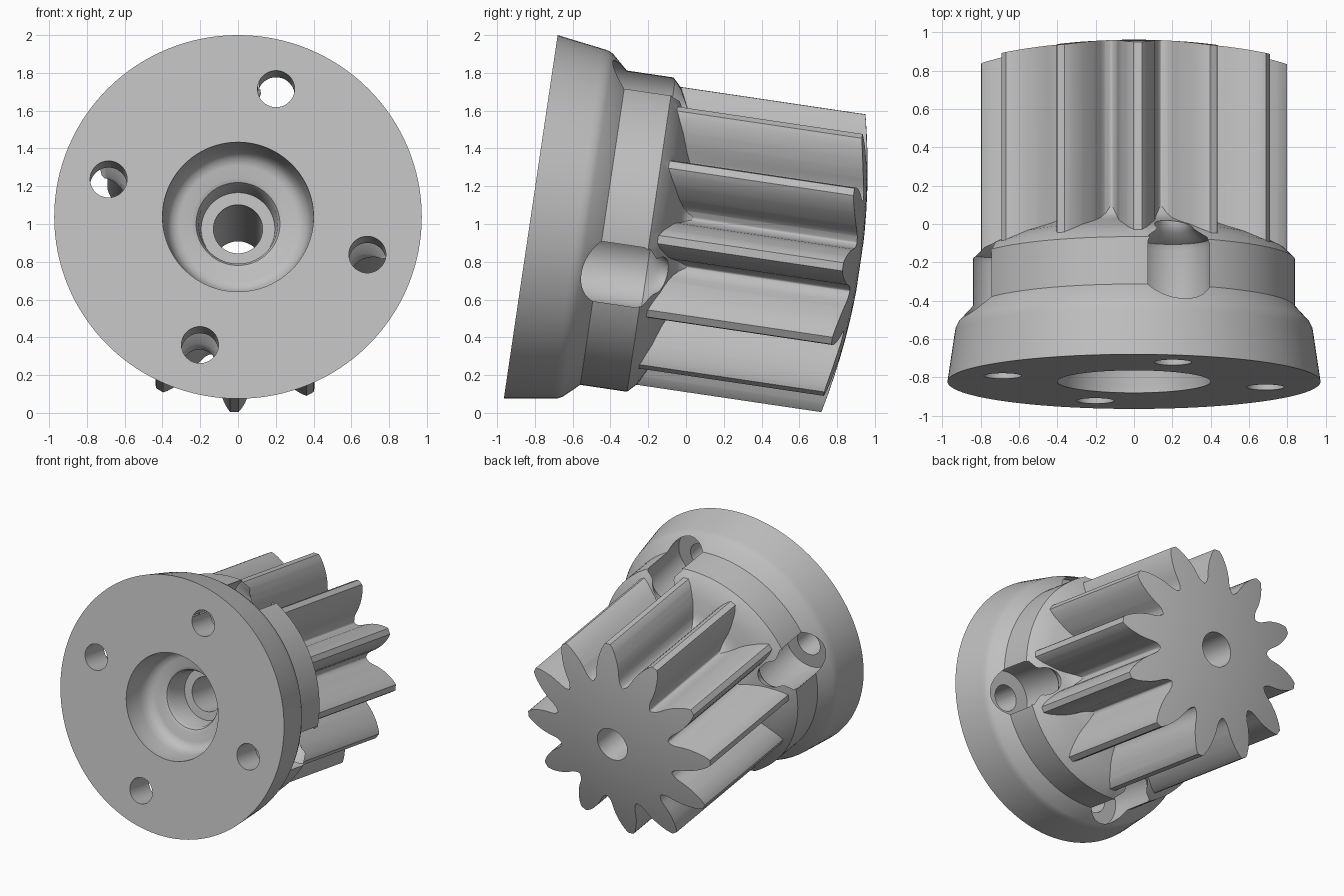
import bpy, bmesh
from math import sin, cos, radians, pi
from mathutils import Matrix, Vector

TILT = radians(-98.42)
TEETH = 12
TURN = radians(1.4)        # small roll of the gear about its axis
PITCH = 2 * pi / TEETH

old = bpy.data.objects.get("Cube")
if old:
    bpy.data.objects.remove(old)


def polar(r, angle, depth=0):
    """Point at a clockwise angle from the top; depth runs front to back."""
    return Vector((r * sin(angle), -r * cos(angle), depth))


def add_object(name, bm):
    bmesh.ops.recalc_face_normals(bm, faces=bm.faces)
    mesh = bpy.data.meshes.new(name)
    bm.to_mesh(mesh)
    bm.free()
    obj = bpy.data.objects.new(name, mesh)
    bpy.context.collection.objects.link(obj)
    return obj


def lathe(name, profile, steps=128, centre=(0, 0, 0)):
    """Closed solid from (radius, depth) points whose ends lie on the axis."""
    bm = bmesh.new()
    rings = []
    for r, depth in profile:
        n = 1 if r == 0 else steps
        rings.append([bm.verts.new(polar(r, 2 * pi * i / n, depth)) for i in range(n)])
    for a, b in zip(rings, rings[1:]):
        for i in range(steps):
            j = (i + 1) % steps
            if len(a) == 1:
                bm.faces.new((a[0], b[j], b[i]))
            elif len(b) == 1:
                bm.faces.new((a[i], a[j], b[0]))
            else:
                bm.faces.new((a[i], a[j], b[j], b[i]))
    bmesh.ops.translate(bm, verts=bm.verts, vec=centre)
    return add_object(name, bm)


def combine(target, tool, operation):
    tool.hide_render = True
    mod = target.modifiers.new(operation, 'BOOLEAN')
    mod.object, mod.operation, mod.solver = tool, operation, 'EXACT'
    bpy.context.view_layer.objects.active = target
    bpy.ops.object.modifier_apply(modifier=mod.name)
    bpy.data.objects.remove(tool)


# Gear: one rounded tooth, repeated around the axis and extruded
half_tooth = [(0.50, 0.13), (0.505, 0.122), (0.525, 0.107), (0.555, 0.10), (0.61, 0.096),
              (0.66, 0.087), (0.71, 0.071), (0.75, 0.054), (0.78, 0.036), (0.797, 0.022)]
bm = bmesh.new()
outline = []
for k in range(TEETH):
    angle = TURN + k * PITCH
    left = [polar(r, angle - w / r) for r, w in half_tooth]
    right = [polar(r, angle + w / r) for r, w in reversed(half_tooth)]
    outline += left + right[:-1] if (left[0] - polar(0.5, angle - PITCH / 2)).length < 1e-4 else left + right
base = bm.faces.new([bm.verts.new(p + Vector((0, 0, 0.45))) for p in outline])
new = bmesh.ops.extrude_face_region(bm, geom=[base])["geom"]
bmesh.ops.translate(bm, vec=(0, 0, 1.5), verts=[v for v in new if isinstance(v, bmesh.types.BMVert)])
gear = add_object("gear", bm)

# Shallow dome on the gear's back end
dome = [(r / 10, 1.765 - 0.144 * (r / 10) ** 2) for r in range(10, -1, -1)]
combine(gear, lathe("dome_limit", [(0, 0.4), (1.0, 0.4)] + dome), 'INTERSECT')

# Flange, collar band and the filleted run-out into the gear roots
hub = lathe("flanged_pinion", [
    (0, 0), (0.973, 0), (0.936, 0.25), (0.931, 0.278), (0.918, 0.305), (0.841, 0.39),
    (0.841, 0.64), (0.79, 0.69), (0.70, 0.735), (0.60, 0.77), (0.55, 0.79),
    (0.52, 0.815), (0.505, 0.845), (0.49, 0.88), (0, 0.88)])
combine(hub, gear, 'UNION')

# Stepped centre bore, open through the back
combine(hub, lathe("bore_cutter", [
    (0, -0.1), (0.40, -0.1), (0.40, 0.02), (0.385, 0.15), (0.372, 0.20), (0.345, 0.233),
    (0.31, 0.245), (0.245, 0.245), (0.222, 0.255), (0.209, 0.28), (0.195, 0.44),
    (0.13, 0.44), (0.13, 2.0), (0, 2.0)], 96), 'DIFFERENCE')

# Four bolt holes, each with a pocket that breaks through the collar
for k in range(4):
    angle = radians(16.4 + 90 * k)
    spot = polar(0.714, angle)
    combine(hub, lathe("hole_cutter", [(0, -0.1), (0.098, -0.1), (0.098, 0.4), (0, 0.4)],
                       48, spot), 'DIFFERENCE')
    combine(hub, lathe("pocket_cutter", [
        (0, 0.24), (0.2, 0.24), (0.2, 0.62), (0.19, 0.65), (0.11, 0.70), (0.09, 0.74),
        (0.08, 0.80), (0, 0.80)], 64, spot), 'DIFFERENCE')

# Single grey finish
grey = bpy.data.materials.new("plain_grey")
grey.use_nodes = True
colour = (0.52, 0.52, 0.52, 1)
grey.diffuse_color = colour
grey.node_tree.nodes["Principled BSDF"].inputs["Base Color"].default_value = colour
hub.data.materials.clear()
hub.data.materials.append(grey)
for face in hub.data.polygons:
    face.material_index = 0

# Tip the axis to its resting pose
hub.data.transform(Matrix.Translation((0, -0.822, 1.0375)) @ Matrix.Rotation(TILT, 4, 'X'))
bpy.ops.object.select_all(action='DESELECT')
hub.select_set(True)
bpy.context.view_layer.objects.active = hub
bpy.ops.object.shade_smooth_by_angle(angle=radians(32))
